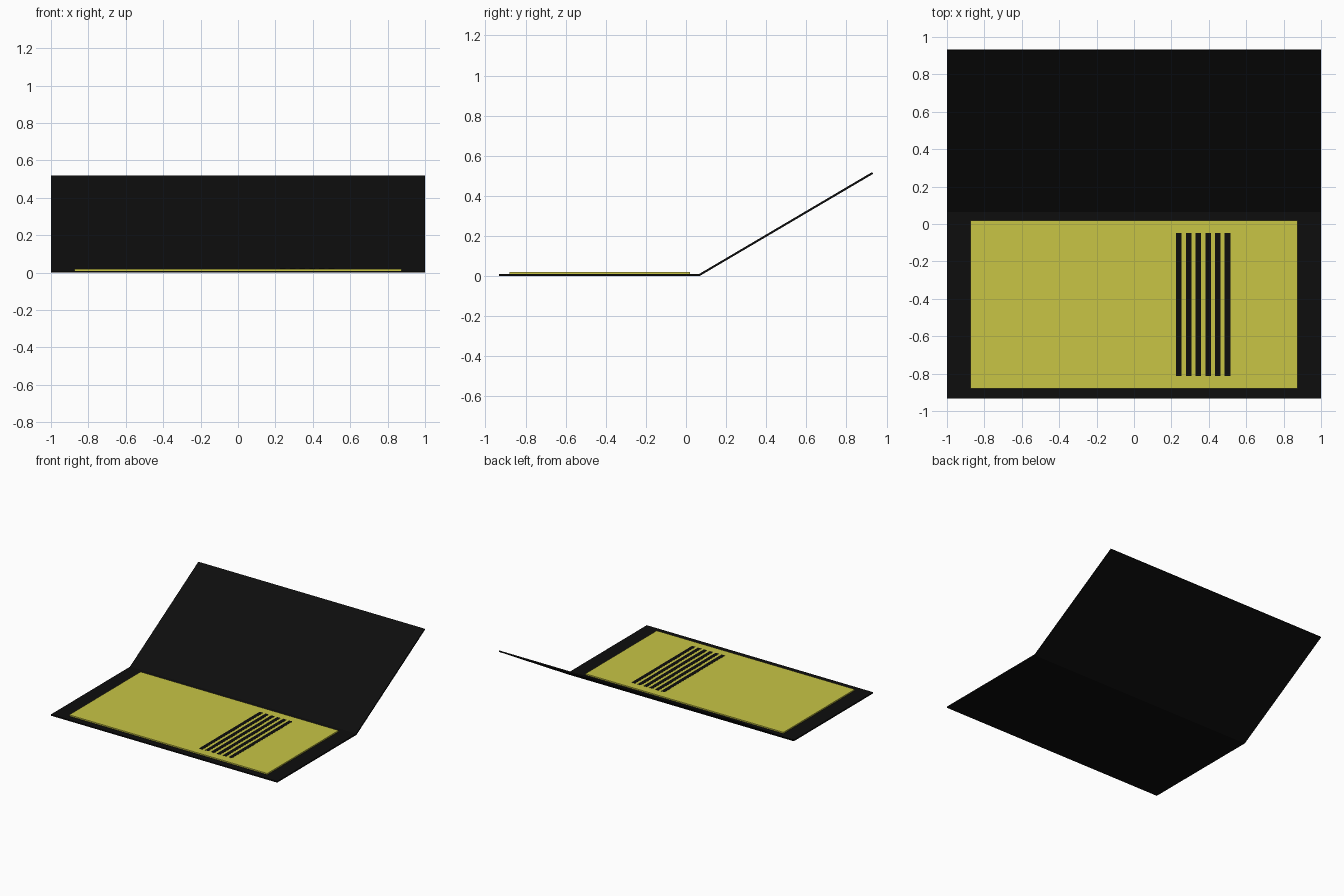
import bpy, bmesh

if "Cube" in bpy.data.objects:
    bpy.data.objects.remove(bpy.data.objects["Cube"])


def material(name, rgb):
    m = bpy.data.materials.new(name)
    m.diffuse_color = (*rgb, 1)
    m.use_nodes = True
    m.node_tree.nodes["Principled BSDF"].inputs["Base Color"].default_value = m.diffuse_color
    return m


def extrude_profile(name, profile, x0, x1, mat):
    """Sweep a (y, z) outline along x into a closed solid."""
    bm = bmesh.new()
    face = bm.faces.new([bm.verts.new((x0, y, z)) for y, z in profile])
    ext = bmesh.ops.extrude_face_region(bm, geom=[face])
    verts = [g for g in ext["geom"] if isinstance(g, bmesh.types.BMVert)]
    bmesh.ops.translate(bm, verts=verts, vec=(x1 - x0, 0, 0))
    bmesh.ops.recalc_face_normals(bm, faces=bm.faces)
    mesh = bpy.data.meshes.new(name)
    bm.to_mesh(mesh)
    bm.free()
    mesh.materials.append(mat)
    ob = bpy.data.objects.new(name, mesh)
    bpy.context.collection.objects.link(ob)
    return ob


def slab(name, x0, x1, y0, y1, z0, z1, mat):
    return extrude_profile(name, [(y0, z0), (y1, z0), (y1, z1), (y0, z1)], x0, x1, mat)


black = material("black", (0.004, 0.004, 0.004))
yellow = material("yellow", (0.58, 0.56, 0.06))

# Folded cover: flat base and back flap raised about 30 degrees
extrude_profile("folded_cover",
                [(-0.933, 0), (0.067, 0), (0.933, 0.51),
                 (0.928, 0.519), (0.064, 0.01), (-0.933, 0.01)],
                -1, 1, black)

# Raised panel on the base
slab("panel", -0.875, 0.875, -0.88, 0.02, 0.01, 0.02, yellow)

# Six parallel stripes on the panel
for i in range(6):
    x = 0.24 + i * 0.052
    slab(f"stripe_{i + 1}", x - 0.015, x + 0.015, -0.813, -0.048, 0.015, 0.021, black)
